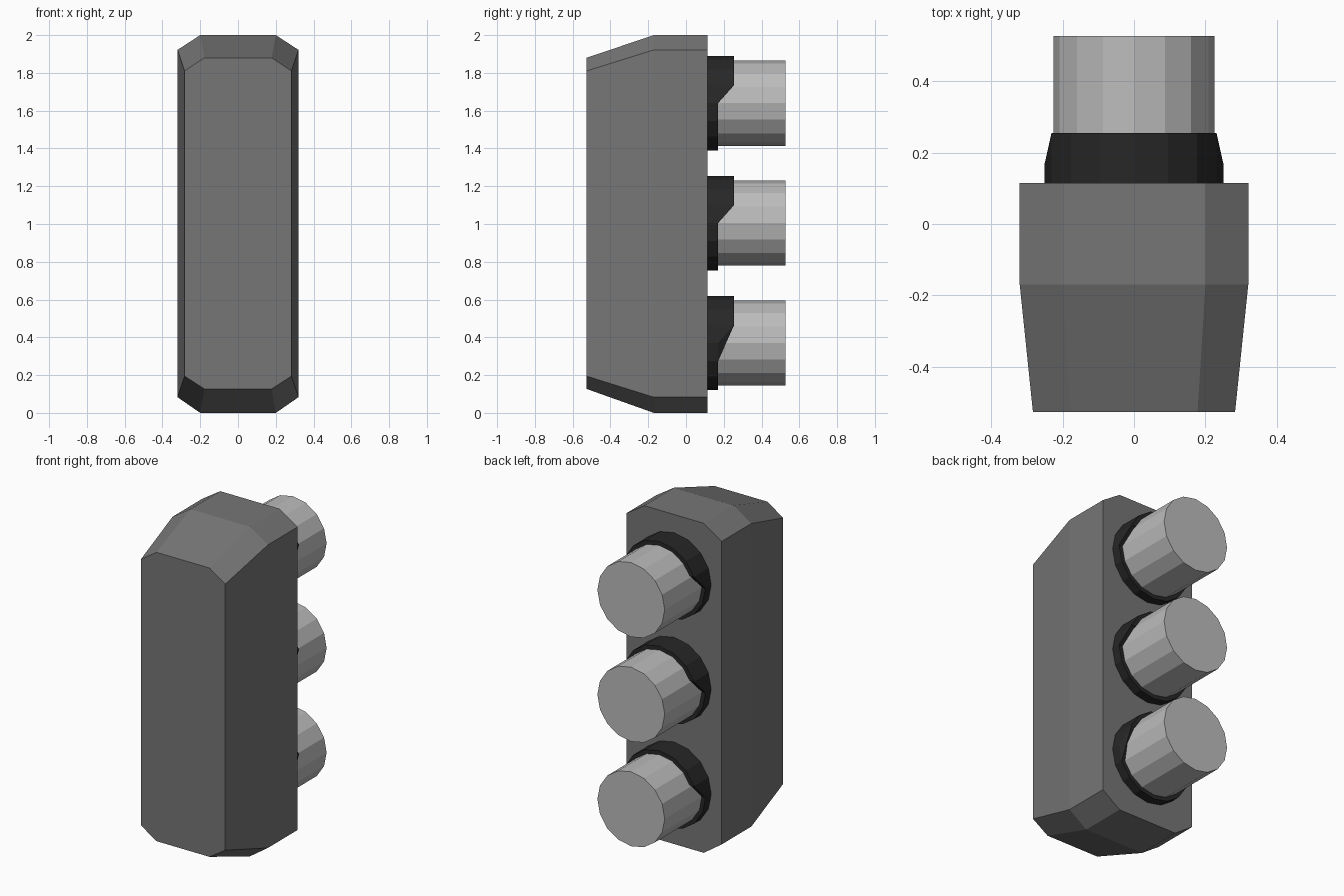
import bpy
from math import cos, sin, pi

if "Cube" in bpy.data.objects:
    bpy.data.objects.remove(bpy.data.objects["Cube"])


def material(name, v):
    m = bpy.data.materials.new(name)
    m.diffuse_color = (v, v, v, 1)
    m.use_nodes = True
    m.node_tree.nodes["Principled BSDF"].inputs["Base Color"].default_value = m.diffuse_color
    return m


def add_mesh(name, verts, faces, mat):
    me = bpy.data.meshes.new(name)
    me.from_pydata(verts, [], faces)
    me.materials.append(mat)
    ob = bpy.data.objects.new(name, me)
    bpy.context.collection.objects.link(ob)
    return ob


def side_faces(n, rings):
    return [(r * n + k, r * n + (k + 1) % n, (r + 1) * n + (k + 1) % n, (r + 1) * n + k)
            for r in range(rings - 1) for k in range(n)]


def octagon(y, x, xi, z0, z0i, z1i, z1):
    right = [(xi, z0), (x, z0i), (x, z1i), (xi, z1)]
    return [(px, y, pz) for px, pz in right + [(-a, b) for a, b in reversed(right)]]


def circle(r, z, depth):
    # counterclockwise in x/z; depth(k) gives the y of each corner
    return [(r * cos(2 * pi * k / N), depth(k), z + r * sin(2 * pi * k / N))
            for k in range(N)]


N = 16
BACK, MID, FRONT = 0.115, -0.17, -0.527
grey = material("housing_grey", 0.18)
black = material("hood_black", 0.02)
pale = material("lamp_grey", 0.5)

# Housing: chamfered box tapering towards -y
verts = (octagon(FRONT, 0.283, 0.178, 0.127, 0.195, 1.81, 1.88)
         + octagon(MID, 0.32, 0.20, 0, 0.083, 1.922, 2)
         + octagon(BACK, 0.32, 0.20, 0, 0.083, 1.922, 2))
faces = [f[::-1] for f in side_faces(8, 3)]
faces += [tuple(range(8)), tuple(range(23, 15, -1))]
add_mesh("housing", verts, faces, grey)

for name, z in (("bottom", 0.37), ("middle", 1.005), ("top", 1.64)):
    # Hood: short collar, deeper on its upper half
    verts = (circle(0.25, z, lambda k: BACK)
             + circle(0.25, z, lambda k: 0.255 if 1 <= k <= 7 else 0.17))
    lower = list(range(8, 16))
    if name == "bottom":      # this collar has a cut corner on its +x side
        caps = [lower, [15, 0, 1], [15, 1, 7, 8]]
    else:
        caps = [lower + [0], [0, 1, 7, 8]]
    caps.append(list(range(1, 8)))
    faces = [f[::-1] for f in side_faces(N, 2)]
    faces += [tuple(N + k for k in reversed(c)) for c in caps]
    faces.append(tuple(range(N)))
    add_mesh(name + "_hood", verts, faces, black)

    # Lamp: plain cylinder
    verts = circle(0.226, z, lambda k: BACK) + circle(0.226, z, lambda k: 0.527)
    faces = [f[::-1] for f in side_faces(N, 2)]
    faces += [tuple(range(N)), tuple(range(2 * N - 1, N - 1, -1))]
    add_mesh(name + "_lamp", verts, faces, pale)
